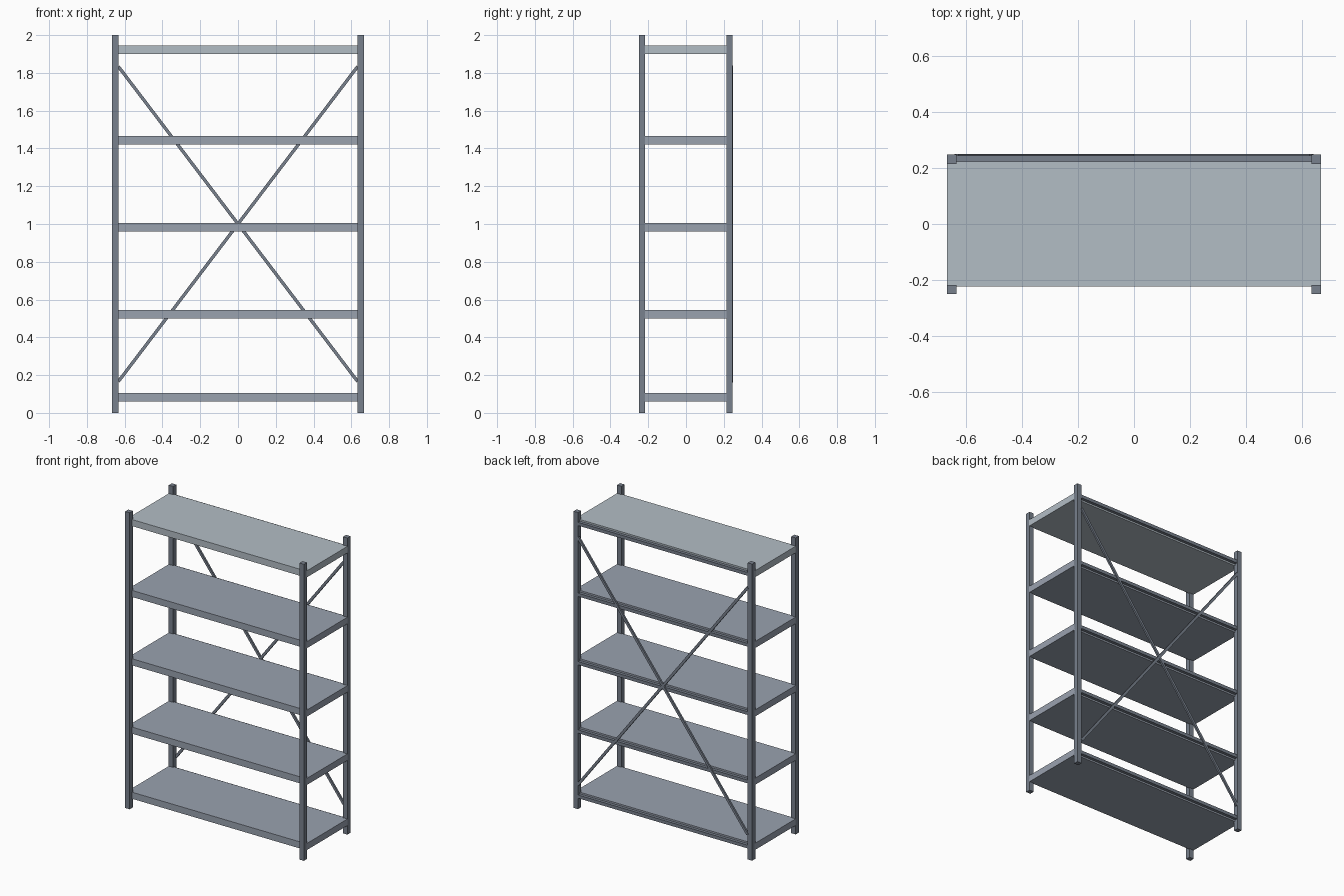
import bpy, math

if "Cube" in bpy.data.objects:
    bpy.data.objects.remove(bpy.data.objects["Cube"])

def material(name, rgb):
    m = bpy.data.materials.new(name)
    m.diffuse_color = (*rgb, 1)
    m.use_nodes = True
    m.node_tree.nodes["Principled BSDF"].inputs["Base Color"].default_value = m.diffuse_color
    return m

frame_grey = material("frame_grey", (0.19, 0.22, 0.27))
shelf_grey = material("shelf_grey", (0.32, 0.36, 0.43))
top_grey = material("top_grey", (0.45, 0.51, 0.56))

def box(name, centre, size, mat, tilt=0):
    bpy.ops.mesh.primitive_cube_add(size=1, location=centre)
    o = bpy.context.object
    o.name = name
    o.scale = size
    bpy.ops.object.transform_apply(location=False, rotation=False, scale=True)
    o.rotation_euler.y = tilt
    o.data.materials.append(mat)
    return o

POST = 0.0333
X = 0.6667 - POST / 2
FRONT, BACK = -0.25 + POST / 2, 0.247 - POST / 2

# four corner posts
for side, x in (("left", -X), ("right", X)):
    for end, y in (("front", FRONT), ("back", BACK)):
        box(f"{end}_{side}_post", (x, y, 1), (POST, POST, 2), frame_grey)

# shelf boards, each with a narrower rail along its back edge
for i, z in enumerate((0.083, 0.522, 0.983, 1.444, 1.922)):
    mat = top_grey if i == 4 else shelf_grey
    box(f"shelf_{i + 1}", (0, 0, z), (1.3334, 0.447, 0.0444), mat)
    box(f"back_rail_{i + 1}", (0, 0.2305, z), (1.28, 0.027, 0.022), frame_grey)

# crossed braces on the back
w, h = 1.266, 1.667
for name, s in (("brace_rising", 1), ("brace_falling", -1)):
    box(name, (0, 0.244, 1), (math.hypot(w, h), 0.012, 0.017), frame_grey,
        -s * math.atan2(h, w))
